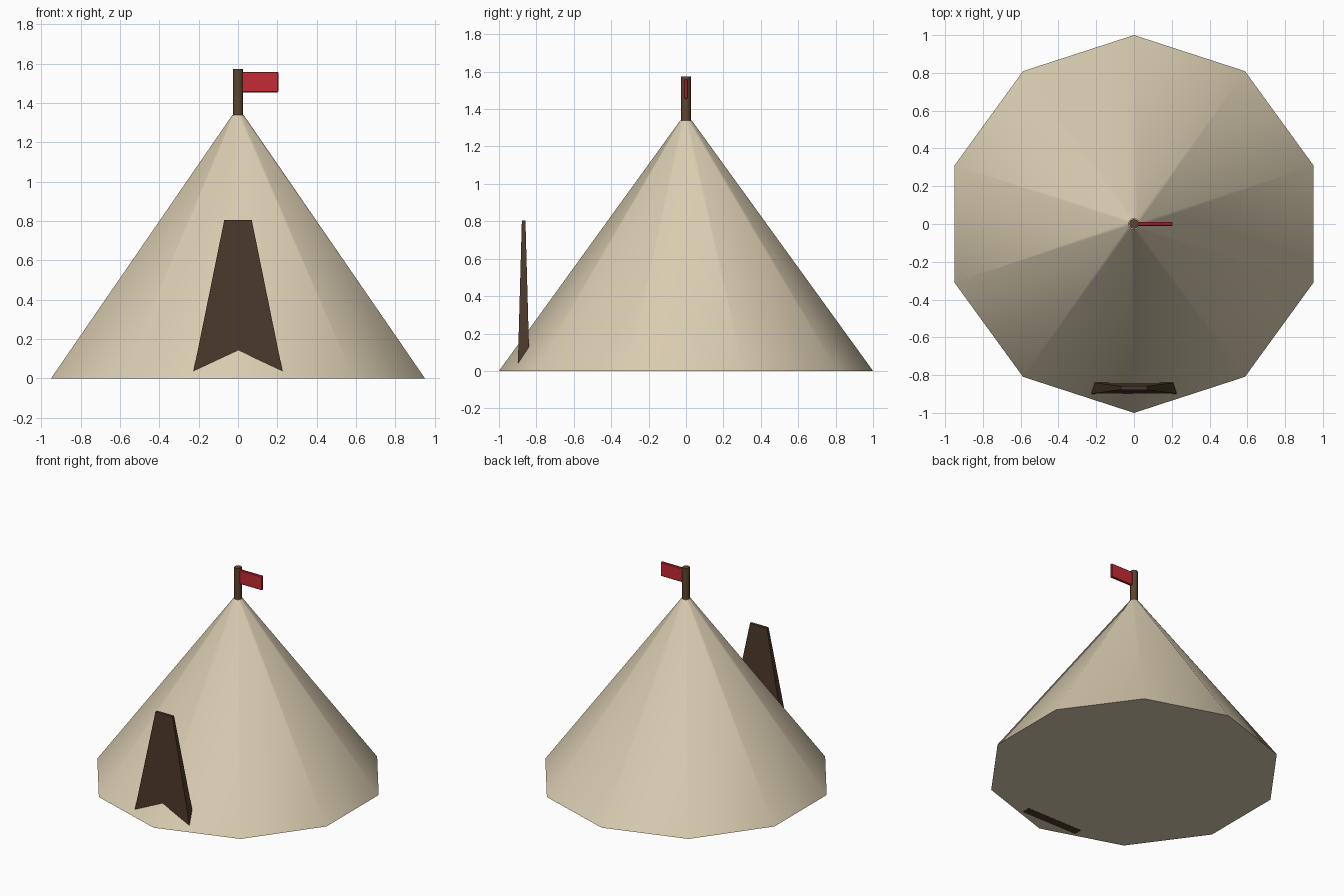
import bpy, bmesh, math
from mathutils import Matrix

cube = bpy.data.objects.get("Cube")
if cube:
    bpy.data.objects.remove(cube, do_unlink=True)


def material(name, rgb):
    mat = bpy.data.materials.new(name)
    mat.use_nodes = True
    mat.diffuse_color = (*rgb, 1)
    mat.node_tree.nodes["Principled BSDF"].inputs["Base Color"].default_value = (*rgb, 1)
    return mat


def finish(name, bm, mat, smooth_angle=None):
    mesh = bpy.data.meshes.new(name)
    bm.to_mesh(mesh)
    bm.free()
    mesh.materials.append(mat)
    if smooth_angle:
        mesh.shade_smooth()
        mesh.set_sharp_from_angle(angle=math.radians(smooth_angle))
    obj = bpy.data.objects.new(name, mesh)
    bpy.context.collection.objects.link(obj)
    return obj


def frustum(name, sides, r_bottom, r_top, z0, z1, mat, smooth_angle=None,
            turn=0, y=0, flatten=1):
    """Tapered prism from z0 to z1, optionally turned and flattened in y."""
    bm = bmesh.new()
    shape = (Matrix.Translation((0, y, (z0 + z1) / 2))
             @ Matrix.Diagonal((1, flatten, 1, 1))
             @ Matrix.Rotation(turn, 4, "Z"))
    bmesh.ops.create_cone(bm, cap_ends=True, segments=sides, radius1=r_bottom,
                          radius2=r_top, depth=z1 - z0, matrix=shape)
    return finish(name, bm, mat, smooth_angle)


canvas = material("cream canvas", (0.70, 0.61, 0.44))
dark_cloth = material("dark brown cloth", (0.069, 0.041, 0.024))
wood = material("brown wood", (0.114, 0.060, 0.028))
red = material("red cloth", (0.56, 0.023, 0.037))

# Ten-sided canvas cone, a corner facing front and back
frustum("tent_canvas", 10, 1.0, 0.03, 0, 1.34, canvas, 50)

# Upright tapered entrance panel cutting through the front
frustum("entrance", 4, 0.234 * math.sqrt(2), 0.07 * math.sqrt(2), -0.001, 0.805,
        dark_cloth, turn=math.pi / 4, y=-0.868, flatten=0.137)

# Pole rising from the tip
frustum("flag_pole", 8, 0.026, 0.026, 1.30, 1.573, wood, 50)

# Pennant on the pole's left side
bm = bmesh.new()
bmesh.ops.create_cube(bm, size=1, matrix=Matrix.Translation((0.1125, 0, 1.507))
                      @ Matrix.Diagonal((0.185, 0.02, 0.105, 1)))
flag = finish("flag", bm, red)
edge = flag.modifiers.new("soft_edge", "BEVEL")
edge.width = 0.004
edge.segments = 1
